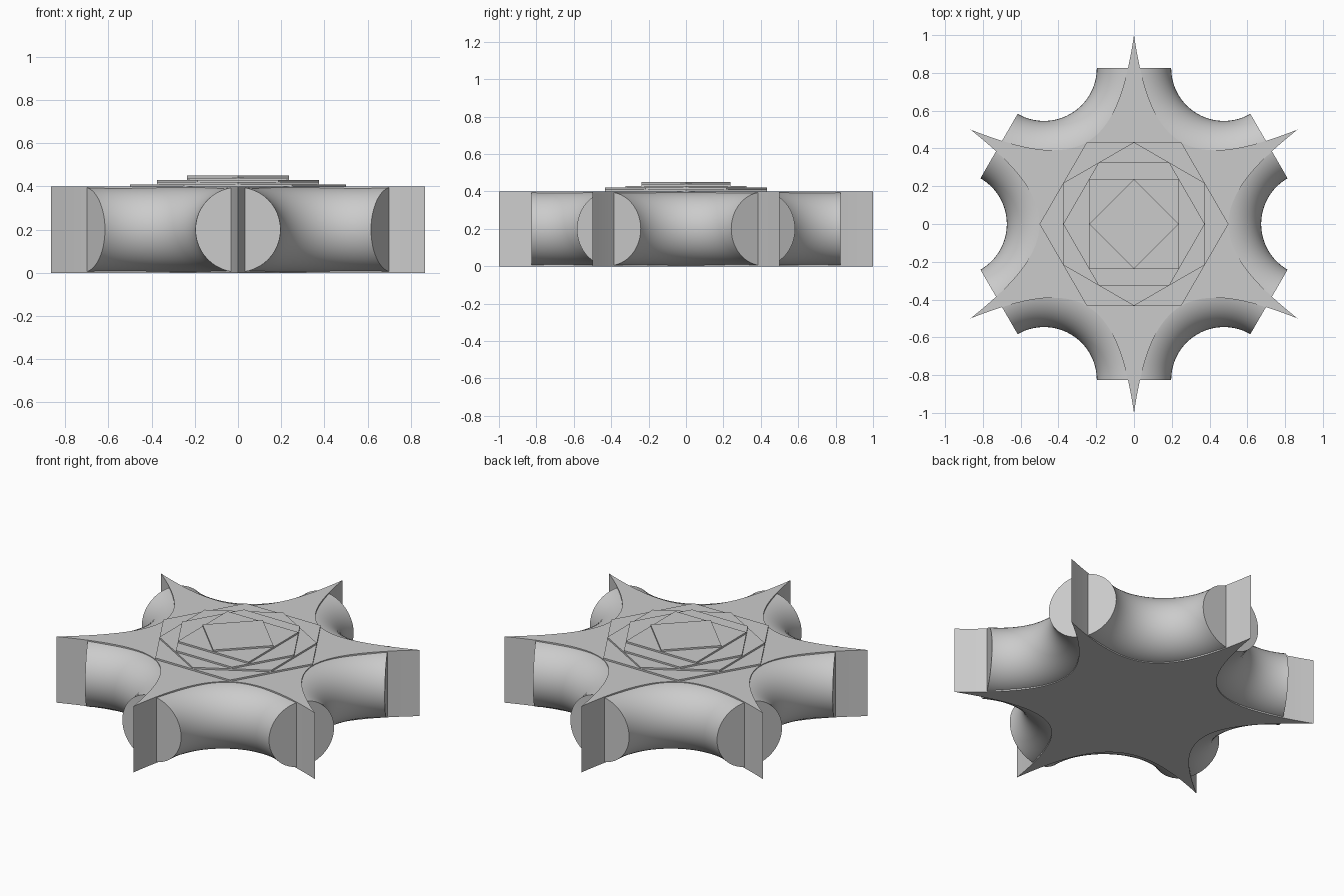
import bpy, bmesh, math
from mathutils import Matrix, Vector

cube = bpy.data.objects.get("Cube")
if cube:
    bpy.data.objects.remove(cube, do_unlink=True)

HEIGHT = 0.4        # thickness of the star
CAP_DIST = 0.825    # distance of the tube ends from the centre
TUBE_R = 0.197      # tube radius

grey = bpy.data.materials.new("plain_grey")
grey.use_nodes = True
grey.diffuse_color = (0.6, 0.6, 0.6, 1)
grey.node_tree.nodes["Principled BSDF"].inputs["Base Color"].default_value = grey.diffuse_color


def finish(name, bm):
    bmesh.ops.recalc_face_normals(bm, faces=bm.faces)
    mesh = bpy.data.meshes.new(name)
    bm.to_mesh(mesh)
    bm.free()
    mesh.materials.append(grey)
    obj = bpy.data.objects.new(name, mesh)
    bpy.context.collection.objects.link(obj)
    bpy.ops.object.select_all(action='DESELECT')
    obj.select_set(True)
    bpy.context.view_layer.objects.active = obj
    bpy.ops.object.shade_smooth_by_angle(angle=math.radians(30))
    return obj


def prism(name, outline, z0, z1):
    bm = bmesh.new()
    face = bm.faces.new([bm.verts.new((x, y, z0)) for x, y in outline])
    top = bmesh.ops.extrude_face_region(bm, geom=[face], use_keep_orig=True)["geom"]
    verts = [v for v in top if isinstance(v, bmesh.types.BMVert)]
    bmesh.ops.translate(bm, verts=verts, vec=(0, 0, z1 - z0))
    return finish(name, bm)


def polygon(sides, radius, turn):
    angles = [math.radians(turn) + math.tau * i / sides for i in range(sides)]
    return [(radius * math.cos(a), radius * math.sin(a)) for a in angles]


# Six-pointed star body with concave curved edges
outline = []
STEPS = 32
for k in range(6):
    turn = Matrix.Rotation(math.radians(60 * k), 2)
    for i in range(STEPS):
        w = 2 * i / STEPS - 1
        edge = Vector((0.5 + 0.366 * w * w, 0.46 * w + 0.04 * w ** 3))
        outline.append(tuple(turn @ edge))
prism("star_body", outline, 0, HEIGHT)

# Bent tubes joining neighbouring points
bend_centre = CAP_DIST / math.cos(math.radians(30))
bend_radius = CAP_DIST * math.tan(math.radians(30))
ARC, RING = 32, 48
for k in range(6):
    bm = bmesh.new()
    rings = []
    for i in range(ARC + 1):
        a = math.radians(120 + 120 * i / ARC)
        ring = []
        for j in range(RING):
            b = math.tau * j / RING
            r = bend_radius + TUBE_R * math.cos(b)
            ring.append(bm.verts.new((bend_centre + r * math.cos(a), r * math.sin(a),
                                      HEIGHT / 2 + TUBE_R * math.sin(b))))
        rings.append(ring)
    for low, high in zip(rings, rings[1:]):
        for j in range(RING):
            n = (j + 1) % RING
            bm.faces.new((low[j], low[n], high[n], high[j]))
    bm.faces.new(rings[0])
    bm.faces.new(rings[-1])
    bm.transform(Matrix.Rotation(math.radians(60 * k), 4, 'Z'))
    finish(f"bent_tube_{k + 1}", bm)

# Stack of thin plates, each inscribed in the one below
SQUARE = 0.237
plates = [("hexagon_plate_1", 6, 0.5, 0),
          ("hexagon_plate_2", 6, 0.433, 30),
          ("hexagon_plate_3", 6, 0.375, 0),
          ("square_plate", 4, SQUARE * math.sqrt(2), 45),
          ("diamond_plate", 4, SQUARE, 0)]
for i, (name, sides, radius, turn) in enumerate(plates):
    z = HEIGHT + 0.01 * i
    prism(name, polygon(sides, radius, turn), z, z + 0.01)
